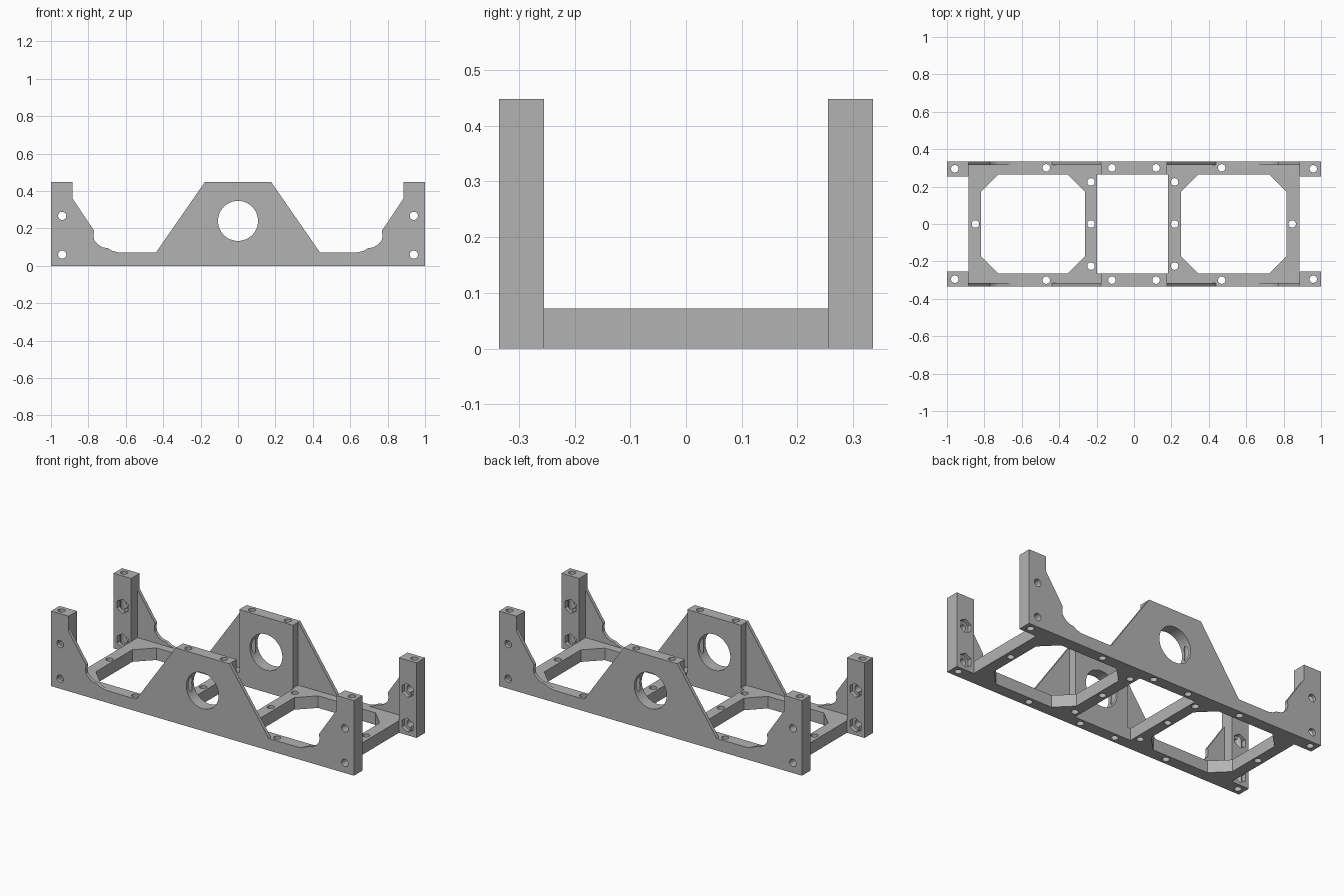
import bpy, bmesh, math

old = bpy.data.objects.get("Cube")
if old:
    bpy.data.objects.remove(old, do_unlink=True)

grey = bpy.data.materials.new("plain grey")
grey.use_nodes = True
grey.diffuse_color = (0.45, 0.45, 0.45, 1)
grey.node_tree.nodes["Principled BSDF"].inputs["Base Color"].default_value = grey.diffuse_color


def add_prism(bm, pts, lo, hi, axis):
    """Extrude a 2D outline along z (outline in x, y) or along y (outline in x, z)."""
    def place(u, v, w):
        return (u, v, w) if axis == "z" else (u, w, v)
    start = [bm.verts.new(place(u, v, lo)) for u, v in pts]
    end = [bm.verts.new(place(u, v, hi)) for u, v in pts]
    bm.faces.new(start)
    bm.faces.new(end)
    n = len(pts)
    for i in range(n):
        j = (i + 1) % n
        bm.faces.new((start[i], start[j], end[j], end[i]))


def make(name, prisms):
    bm = bmesh.new()
    for p in prisms:
        add_prism(bm, *p)
    bmesh.ops.recalc_face_normals(bm, faces=bm.faces)
    mesh = bpy.data.meshes.new(name)
    bm.to_mesh(mesh)
    bm.free()
    mesh.materials.append(grey)
    ob = bpy.data.objects.new(name, mesh)
    bpy.context.collection.objects.link(ob)
    return ob


def rect(x0, x1, y0, y1):
    return [(x0, y0), (x1, y0), (x1, y1), (x0, y1)]


def circle(x, y, r, n=24, turn=0):
    return [(x + r * math.cos(turn + math.tau * i / n),
             y + r * math.sin(turn + math.tau * i / n)) for i in range(n)]


def octagon(x0, x1, y, c):
    return [(x0 + c, -y), (x1 - c, -y), (x1, c - y), (x1, y - c),
            (x1 - c, y), (x0 + c, y), (x0, y - c), (x0, c - y)]


def boolean(target, other, operation):
    mod = target.modifiers.new("cut", "BOOLEAN")
    mod.operation, mod.solver, mod.object = operation, "EXACT", other
    bpy.context.view_layer.objects.active = target
    bpy.ops.object.modifier_apply(modifier=mod.name)
    bpy.data.objects.remove(other, do_unlink=True)


OUT, WALL, RAIL, POST = 0.335, 0.315, 0.265, 0.255
POST_X, BASE, TOP = 0.884, 0.072, 0.448

# Side plate outline: upper edge of one half, mirrored
half = [(0.177, TOP), (0.438, BASE), (0.64, BASE), (0.672, 0.08), (0.695, 0.094),
        (0.725, 0.099), (0.75, 0.115), (0.768, 0.135), (0.773, 0.16), (0.769, 0.187),
        (POST_X, 0.358), (POST_X, TOP), (1, TOP), (1, 0)]
outline = half + [(-x, z) for x, z in reversed(half)]

# Base frame, then side plates, bearing blocks and corner posts
frame = make("chassis_frame", [(rect(-POST_X, POST_X, -OUT, OUT), 0, BASE, "z")])
for s in (-1, 1):
    def span(a, b):
        return sorted((s * a, s * b))
    boolean(frame, make("side_plate", [(outline, *span(WALL, OUT), "y")]), "UNION")
    boolean(frame, make("bearing_block", [(rect(-0.177, 0.177, 0, TOP), *span(RAIL, OUT), "y")]), "UNION")
    for t in (-1, 1):
        xs = sorted((t * POST_X, t))
        boolean(frame, make("corner_post", [(rect(*xs, 0, TOP), *span(POST, OUT), "y")]), "UNION")

# Base openings and vertical screw holes
openings = [octagon(-0.818, -0.262, RAIL, 0.093), octagon(0.251, 0.815, RAIL, 0.093),
            rect(-0.198, 0.182, -RAIL, RAIL)]
boolean(frame, make("openings", [(p, -0.1, 0.2, "z") for p in openings]), "DIFFERENCE")
spots = [(-0.848, 0), (0.846, 0), (-0.23, 0), (0.217, 0)]
for s in (-1, 1):
    spots += [(-0.23, s * 0.225), (0.217, s * 0.225)]
    for t in (-1, 1):
        spots += [(t * 0.118, s * 0.3), (t * 0.469, s * 0.3), (t * 0.958, s * 0.295)]
boolean(frame, make("screw_holes", [(circle(x, y, 0.02), -0.1, 0.6, "z") for x, y in spots]), "DIFFERENCE")

# Bearing bores and horizontal post holes through both sides
bolts = [(t * 0.94, z) for t in (-1, 1) for z in (0.06, 0.267)]
bores = [circle(0, 0.24, 0.107, 64)] + [circle(x, z, 0.022) for x, z in bolts]
boolean(frame, make("bores", [(p, -0.5, 0.5, "y") for p in bores]), "DIFFERENCE")

# Hexagonal nut pockets on the inner post faces
pockets = [(circle(x, z, 0.042, 6, math.pi / 2), -0.28, 0.28, "y") for x, z in bolts]
boolean(frame, make("nut_pockets", pockets), "DIFFERENCE")

bpy.ops.object.select_all(action="DESELECT")
frame.select_set(True)
bpy.context.view_layer.objects.active = frame
bpy.ops.object.shade_smooth_by_angle(angle=math.radians(28))
